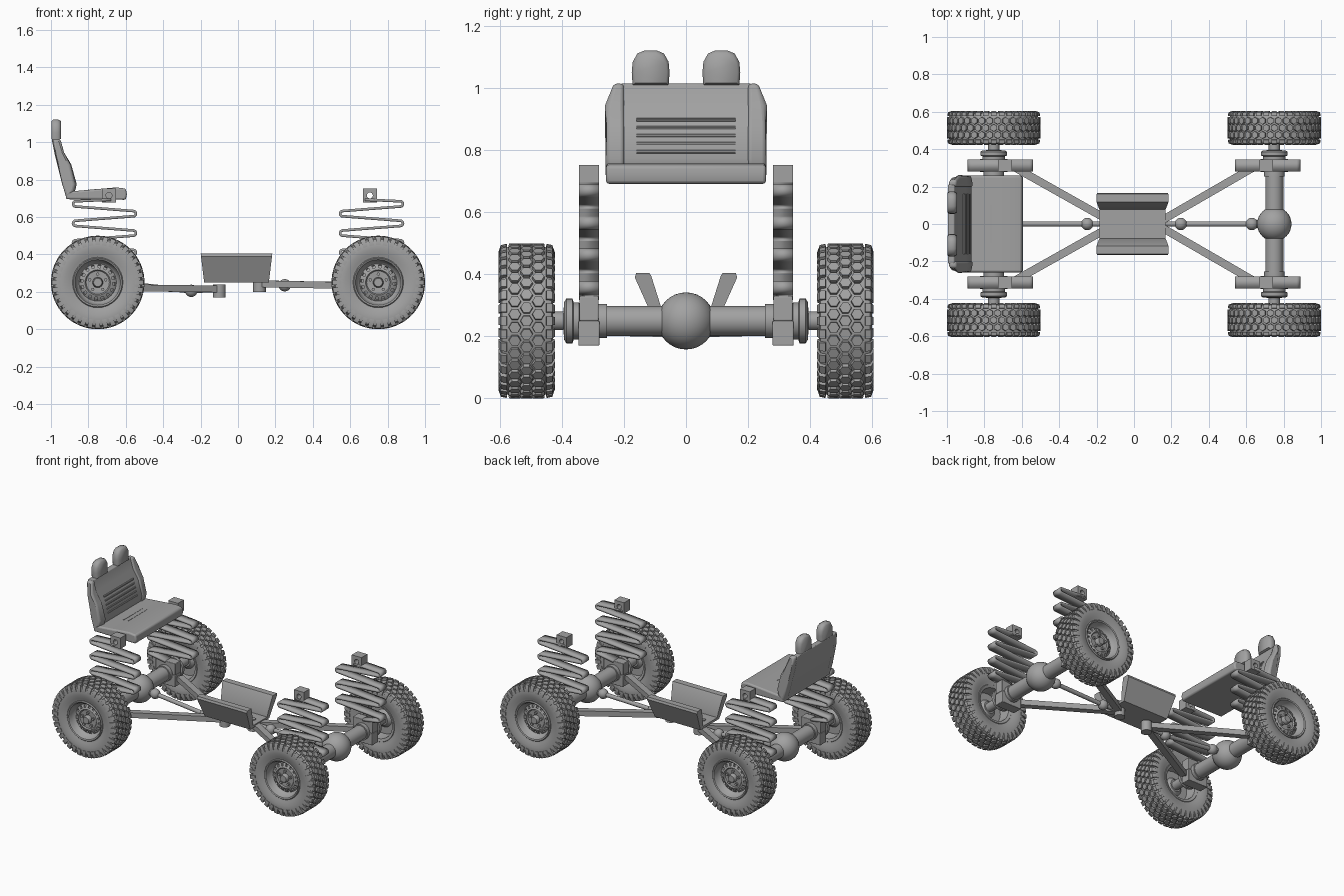
import bpy, bmesh, math
from mathutils import Vector

if "Cube" in bpy.data.objects:
    bpy.data.objects.remove(bpy.data.objects["Cube"])

grey = bpy.data.materials.new("mid grey")
grey.use_nodes = True
grey.diffuse_color = (0.36, 0.36, 0.36, 1)
grey.node_tree.nodes["Principled BSDF"].inputs["Base Color"].default_value = grey.diffuse_color


def finish(name, bm, bevel=0, solid=0, angle=35):
    """Turn a bmesh into a named, shaded object."""
    bmesh.ops.remove_doubles(bm, verts=bm.verts, dist=0.0001)
    bmesh.ops.recalc_face_normals(bm, faces=bm.faces)
    me = bpy.data.meshes.new(name)
    bm.to_mesh(me)
    bm.free()
    me.materials.append(grey)
    ob = bpy.data.objects.new(name, me)
    bpy.context.collection.objects.link(ob)
    bpy.ops.object.select_all(action='DESELECT')
    ob.select_set(True)
    bpy.context.view_layer.objects.active = ob
    bpy.ops.object.shade_smooth_by_angle(angle=math.radians(angle))
    if solid:
        m = ob.modifiers.new("thickness", 'SOLIDIFY')
        m.thickness, m.offset = solid, 0
    if bevel:
        m = ob.modifiers.new("soft edges", 'BEVEL')
        m.width, m.segments, m.limit_method = bevel, 3, 'ANGLE'
    return ob


def loft(bm, rings):
    """Closed solid through rings of equal length."""
    rings = [[bm.verts.new(p) for p in r] for r in rings]
    n = len(rings[0])
    for a, b in zip(rings, rings[1:]):
        for i in range(n):
            bm.faces.new((a[i], a[(i + 1) % n], b[(i + 1) % n], b[i]))
    bm.faces.new(rings[0])
    bm.faces.new(rings[-1])


def prism(name, outline, y0, y1, **kw):
    """Outline in x, z extruded along y."""
    bm = bmesh.new()
    loft(bm, [[(x, y, z) for x, z in outline] for y in (y0, y1)])
    return finish(name, bm, **kw)


def box(name, lo, hi, **kw):
    (x0, y0, z0), (x1, y1, z1) = lo, hi
    return prism(name, [(x0, z0), (x1, z0), (x1, z1), (x0, z1)], y0, y1, **kw)


def lathe(bm, profile, seg):
    """Profile of (radius, y) turned about the y axis."""
    vs = [bm.verts.new((r, y, 0)) for r, y in profile]
    es = [bm.edges.new(p) for p in zip(vs, vs[1:])]
    bmesh.ops.spin(bm, geom=vs + es, axis=(0, 1, 0), cent=(0, 0, 0),
                   angle=math.tau, steps=seg)
    bmesh.ops.remove_doubles(bm, verts=bm.verts, dist=0.0001)


def turned(name, profile, at, seg=32):
    bm = bmesh.new()
    lathe(bm, profile, seg)
    bmesh.ops.translate(bm, verts=bm.verts, vec=at)
    return finish(name, bm)


def beam(name, a, b, width, height):
    """Rectangular bar between two points."""
    a, b = Vector(a), Vector(b)
    side = (b - a).cross(Vector((0, 0, 1))).normalized() * width / 2
    up = Vector((0, 0, height / 2))
    bm = bmesh.new()
    loft(bm, [[p - side - up, p + side - up, p + side + up, p - side + up] for p in (a, b)])
    return finish(name, bm)


def rod(name, a, b, r, seg=16):
    a, b = Vector(a), Vector(b)
    q = (b - a).to_track_quat('Z', 'Y')
    ring = [q @ Vector((r * math.cos(t), r * math.sin(t), 0))
            for t in (math.tau * i / seg for i in range(seg))]
    bm = bmesh.new()
    loft(bm, [[p + v for v in ring] for p in (a, b)])
    return finish(name, bm)


def ball(name, at, r):
    bm = bmesh.new()
    bmesh.ops.create_uvsphere(bm, u_segments=32, v_segments=16, radius=r)
    bmesh.ops.translate(bm, verts=bm.verts, vec=at)
    return finish(name, bm)


def polar(u, y, r):
    return (r * math.cos(u), y, r * math.sin(u))


# Tyre carcass with hexagonal centre lugs and wrapped shoulder lugs
bm = bmesh.new()
half = [(0.238, 0), (0.238, 0.06), (0.23, 0.08), (0.21, 0.086), (0.175, 0.086),
        (0.15, 0.078), (0.128, 0.072)]
lathe(bm, [(r, -y) for r, y in half[::-1]] + half[1:] + [half[-1], (0.128, -0.072)], 72)
count = 36
pitch = math.tau / count
shoulder = [(0.064, 0.249), (0.083, 0.245), (0.091, 0.222), (0.09, 0.2), (0.08, 0.2), (0.062, 0.23)]
for i in range(count):
    for row in (-1, 0, 1):
        mid = (i + 0.5 * abs(row)) * pitch
        hexa = [(math.sin(k * math.pi / 3) * 0.0215, math.cos(k * math.pi / 3) * 0.0215) for k in range(6)]
        loft(bm, [[polar(mid + u * s / 0.25, row * 0.038 + v * s, r) for u, v in hexa]
                  for r, s in ((0.232, 1), (0.25, 0.88))])
    for side in (-1, 1):
        loft(bm, [[polar((i + w * 0.33) * pitch, side * y, r) for y, r in shoulder] for w in (-1, 1)])
tyre = finish("tyre", bm)

# Rim with a ring of vent pockets
bm = bmesh.new()
lathe(bm, [(0, -0.02), (0.04, -0.02), (0.06, 0.0), (0.105, 0.0), (0.112, -0.07), (0.13, -0.076),
           (0.135, -0.07), (0.135, 0.078), (0.13, 0.084), (0.122, 0.08), (0.116, 0.06),
           (0.108, 0.04), (0.1, 0.034), (0.098, 0.036), (0.078, 0.046), (0.068, 0.05),
           (0.062, 0.042), (0.028, 0.04), (0.026, 0.062), (0.022, 0.068), (0, 0.068)], 32)
vents = []
for f in bm.faces:
    c = f.calc_center_median()
    if 0.08 < math.hypot(c.x, c.z) < 0.095 and c.y > 0.03:
        if int(math.atan2(c.z, c.x) % math.tau / (math.tau / 32)) % 2 == 0:
            vents.append(f)
bmesh.ops.recalc_face_normals(bm, faces=bm.faces)
bmesh.ops.inset_individual(bm, faces=vents, thickness=0.002)
bmesh.ops.inset_individual(bm, faces=vents, thickness=0.0005, depth=-0.012)
rim = finish("rim", bm)

# Wheel nuts
bm = bmesh.new()
for i in range(5):
    c = polar(math.tau * (i + 0.25) / 5, 0, 0.045)
    loft(bm, [[(c[0] + 0.009 * math.cos(k * math.pi / 3), y, c[2] + 0.009 * math.sin(k * math.pi / 3))
               for k in range(6)] for y in (0.035, 0.056)])
nuts = finish("wheel_nuts", bm)

# Four wheels sharing the same meshes
for part in (tyre, rim, nuts):
    base = part.name
    for sx in (-1, 1):
        for sy in (-1, 1):
            ob = part if (sx, sy) == (1, 1) else part.copy()
            if ob is not part:
                bpy.context.collection.objects.link(ob)
            ob.location = (sx * 0.75, sy * 0.514, 0.25)
            ob.rotation_euler.z = 0 if sy > 0 else math.pi
            ob.name = f"{base}_{'left' if sx > 0 else 'right'}_{'back' if sy > 0 else 'front'}"


def spring(sx, sy):
    """Folded leaf spring with its top eye block and axle clamp."""
    path = [(0.68, 0.692), (0.74, 0.69)]
    bend = 0.014
    for k in range(7):
        out = 1 if k % 2 == 0 else -1
        x, z = (0.868 if out > 0 else 0.56), 0.67 - 0.052 * k
        for j in range(9):
            t = math.pi * j / 8
            path.append((x + out * bend * math.sin(t), z + bend * math.cos(t)))
    path.append((0.75, 0.325))
    y = sy * 0.313
    bm = bmesh.new()
    rows = [[bm.verts.new((sx * px, y + w, pz)) for w in (-0.032, 0.032)] for px, pz in path]
    for a, b in zip(rows, rows[1:]):
        bm.faces.new((a[0], a[1], b[1], b[0]))
    finish("leaf_spring", bm, solid=0.014)
    cx = 0.705 if sx > 0 else -0.69
    eye, hole = [], []
    for i in range(16):
        c, s = math.cos(math.tau * i / 16), math.sin(math.tau * i / 16)
        hole.append((cx + 0.016 * c, 0.715 + 0.016 * s))
        m = 0.037 / max(abs(c), abs(s))
        eye.append((cx + m * c, 0.715 + m * s))
    bm = bmesh.new()
    loops = [[bm.verts.new((px, y + w, pz)) for px, pz in o]
             for o, w in ((eye, -0.032), (eye, 0.032), (hole, 0.032), (hole, -0.032))]
    for a, b in zip(loops, loops[1:] + loops[:1]):
        for i in range(16):
            j = (i + 1) % 16
            bm.faces.new((a[i], a[j], b[j], b[i]))
    finish("spring_eye", bm)
    for z0, z1, w in ((0.17, 0.25, 0.034), (0.25, 0.33, 0.031)):
        box("axle_clamp", (sx * 0.75 - 0.075, y - w, z0), (sx * 0.75 + 0.075, y + w, z1), bevel=0.004)


# Axles, differentials, hubs, springs and arms
for sx in (-1, 1):
    x = sx * 0.75
    ball("differential", (x, 0, 0.25), 0.092)
    rod("axle_tube", (x, -0.3, 0.25), (x, 0.3, 0.25), 0.048, 32)
    hitch = (-0.1, 0, 0.215) if sx < 0 else (0.115, 0, 0.243)
    low = 0.222 if sx < 0 else 0.232
    for sy in (-1, 1):
        hub = [(0, 0.25), (0.055, 0.255), (0.055, 0.285), (0.05, 0.34), (0.06, 0.345), (0.06, 0.362),
               (0.072, 0.366), (0.072, 0.386), (0.06, 0.393), (0.03, 0.395), (0.03, 0.5), (0, 0.5)]
        turned("hub", [(r, sy * y) for r, y in hub], (x, 0, 0.25))
        spring(sx, sy)
        beam("link_arm", hitch, (sx * 0.66, sy * 0.315, low), 0.042, 0.036)
    rod("arm_pivot", (hitch[0], 0, hitch[2] - 0.045), (hitch[0], 0, hitch[2] + 0.025), 0.034, 24)
    # Drive shaft with joints
    joint = (sx * 0.25, 0, 0.205 if sx < 0 else 0.235)
    end = (sx * 0.63, 0, 0.245)
    ball("shaft_joint", joint, 0.033)
    ball("shaft_joint", end, 0.033)
    rod("drive_shaft", joint, end, 0.014)
    rod("drive_shaft", end, (x, 0, 0.25), 0.022)
    rod("drive_shaft", joint, hitch, 0.014)

# Centre tray with flared sides and tapered ends
wall = [(0.16, 0.405), (0.165, 0.39), (0.102, 0.25)]
inner = [(0.078, 0.268), (0.082, 0.3), (0.112, 0.395), (0.118, 0.405)]
section = wall + [(-y, z) for y, z in wall[::-1]] + [(-y, z) for y, z in inner[::-1]] + inner
bm = bmesh.new()
loft(bm, [[(cx + s * (0.173 + (z - 0.25) * 0.12), y, z) for y, z in section]
          for cx, s in ((-0.008, -1), (-0.008, 1))])
finish("centre_tray", bm)
for x in (-0.13, 0.115):
    rod("tray_bolt", (x, 0, 0.26), (x, 0, 0.274), 0.017)

# Seat cushion
prism("seat_cushion", [(-0.92, 0.695), (-0.6, 0.692), (-0.594, 0.72), (-0.6, 0.752), (-0.65, 0.758),
                       (-0.72, 0.752), (-0.88, 0.738), (-0.92, 0.735)], -0.258, 0.258, bevel=0.01)
for x, z in ((-0.8, 0.745), (-0.765, 0.748)):
    box("cushion_seam", (x - 0.003, -0.1, z - 0.004), (x + 0.003, 0.1, z + 0.002))

# Backrest: recessed middle, two side bolsters, horizontal ribs
back = [(-0.915, 0.70), (-0.94, 0.775), (-0.98, 0.935), (-0.996, 1.015)]
front = [(-0.95, 1.015), (-0.93, 0.945), (-0.89, 0.88), (-0.86, 0.775), (-0.87, 0.735)]
prism("backrest", back + [(x - 0.01, z) for x, z in front], -0.212, 0.212, bevel=0.006)
for sy in (-1, 1):
    ob = prism("seat_bolster", back + front, sy * 0.2, sy * 0.259, bevel=0.012)
    for v in ob.data.vertices:
        if abs(v.co.y) > 0.25:
            v.co.x = -0.935 + (v.co.x + 0.935) * 0.85
            if v.co.z > 0.93:
                v.co.y = sy * (0.254 if v.co.z < 0.98 else 0.234)
    # Headrest
    bm = bmesh.new()
    dome = [(-0.058, 1.01), (-0.061, 1.05), (-0.058, 1.085), (-0.043, 1.112), (-0.02, 1.122)]
    dome = dome + [(-y, z) for y, z in dome[::-1]]
    loft(bm, [[(x, sy * 0.114 + y * s, 1.06 + (z - 1.06) * s) for y, z in dome]
              for x, s in ((-0.998, 0.85), (-0.985, 1), (-0.962, 1), (-0.947, 0.85))])
    finish("headrest", bm, angle=60)
for i in range(5):
    z = 0.795 + 0.026 * i
    x = -0.872 - (z - 0.775) * 0.29
    rod("backrest_rib", (x, -0.16, z), (x, 0.16, z), 0.006, 8)
